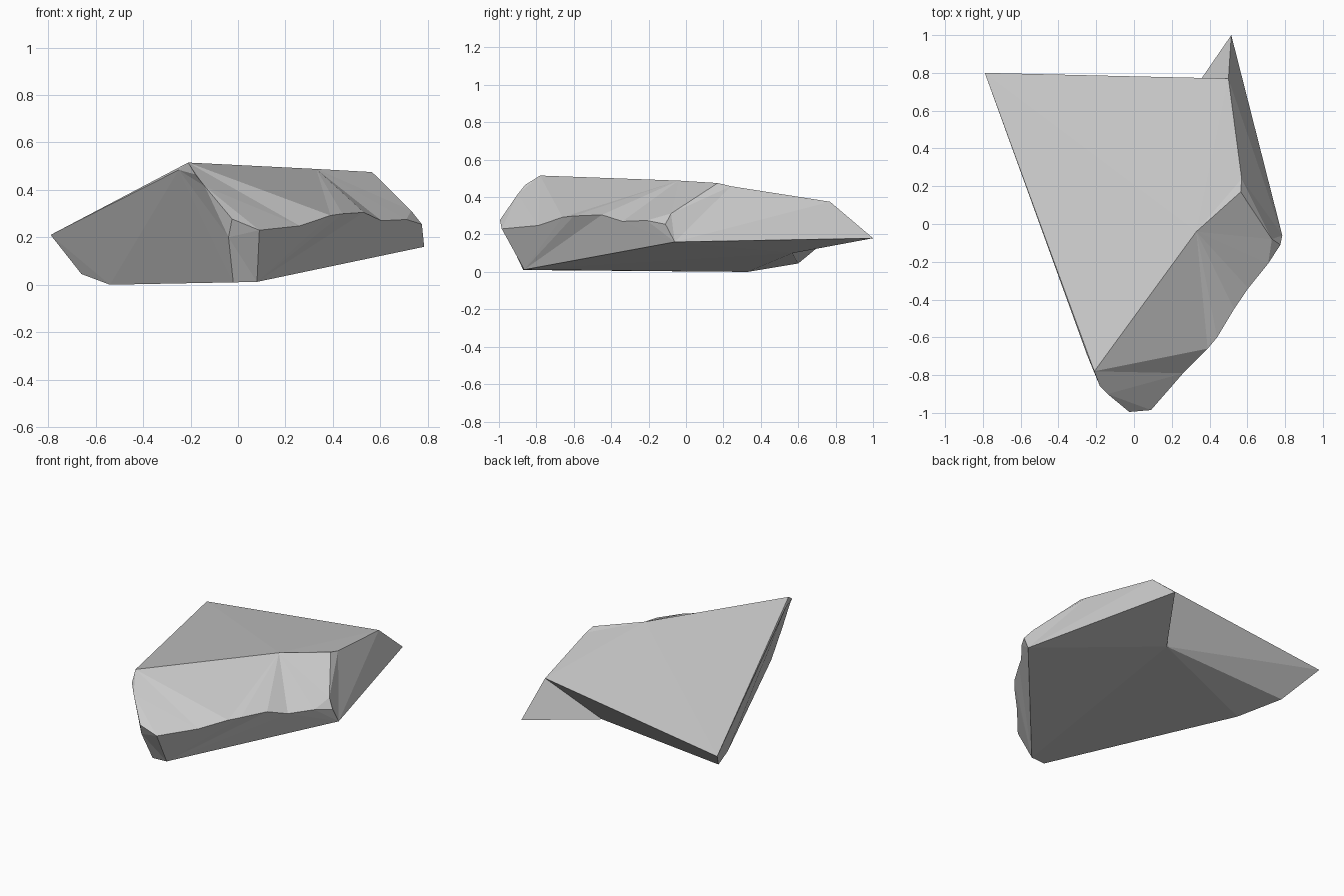
import bpy
import bmesh

default_cube = bpy.data.objects.get("Cube")
if default_cube:
    bpy.data.objects.remove(default_cube, do_unlink=True)

# One plain grey stone
stone = bpy.data.materials.new("light_grey_stone")
stone.use_nodes = True
grey = (0.6, 0.6, 0.6, 1)
stone.diffuse_color = grey
shader = stone.node_tree.nodes["Principled BSDF"]
shader.inputs["Base Color"].default_value = grey
shader.inputs["Roughness"].default_value = 0.9

# Named corners of the boulder
corners = {
    # sloping top slab
    "back_left": (-.79, .8, .21),
    "back_top": (.5, .77, .375),
    "right_rim": (.57, .24, .458),
    "right_shoulder": (.565, .17, .475),
    "notch_top": (.33, -.04, .488),
    "front_peak": (-.21, -.78, .515),
    # chipped front left edge
    "chip_back": (-.25, -.69, .484),
    "chip_middle": (-.18, -.86, .465),
    "chip_front": (-.14, -.9, .415),
    # narrow front facet
    "nose_left": (-.025, -.995, .277),
    "nose_right": (.09, -.985, .23),
    "nose_side": (-.04, -.96, .2),
    "foot_left": (-.02, -.87, .01),
    "foot_right": (.08, -.865, .012),
    # uneven ledge below the cliff
    "ledge_low": (.26, -.79, .248),
    "ledge_rise": (.39, -.66, .292),
    "ledge_crest": (.44, -.6, .299),
    "notch_left": (.53, -.45, .305),
    "notch_right": (.605, -.34, .27),
    "ledge_end": (.71, -.21, .275),
    "corner_top": (.73, -.08, .312),
    "corner_front": (.775, -.11, .255),
    "corner_low": (.785, -.06, .16),
    # back point and underside
    "back_point": (.515, 1, .18),
    "under_notch": (.22, .57, .1),
    "under_left": (-.54, .33, 0),
    "under_back": (-.66, .6, .045),
}

# Facets of the boulder, each a loop of corners
facets = {
    "top": "back_left back_top right_rim right_shoulder notch_top front_peak",
    "cliff": "front_peak chip_middle chip_front nose_right ledge_low "
             "ledge_rise ledge_crest notch_left notch_top",
    "notch": "notch_top notch_left notch_right",
    "right_cliff": "notch_top notch_right ledge_end corner_top right_shoulder",
    "corner_chip": "corner_top ledge_end corner_front",
    "right_side": "right_shoulder corner_top corner_front corner_low "
                  "back_point back_top right_rim",
    "skirt": "nose_right foot_right corner_low corner_front ledge_end "
             "notch_right notch_left ledge_crest ledge_rise ledge_low",
    "nose": "nose_left nose_side foot_left foot_right nose_right",
    "nose_chip": "chip_front nose_left nose_right",
    "nose_edge": "chip_front nose_side nose_left",
    "peak_chip": "front_peak chip_back chip_middle",
    "left_rim": "back_left chip_back front_peak",
    "left_side": "back_left under_back under_left foot_left nose_side "
                 "chip_front chip_middle chip_back",
    "back_right": "back_top back_point under_notch",
    "back": "back_left back_top under_notch under_back",
    "underside_right": "foot_right under_notch back_point corner_low",
    "underside": "foot_left under_left under_notch foot_right",
    "underside_back": "under_left under_back under_notch",
}

bm = bmesh.new()
points = {name: bm.verts.new(place) for name, place in corners.items()}
for loop in facets.values():
    bm.faces.new([points[name] for name in loop.split()])
bmesh.ops.recalc_face_normals(bm, faces=bm.faces[:])
bmesh.ops.triangulate(bm, faces=bm.faces[:], ngon_method="BEAUTY")
bmesh.ops.recalc_face_normals(bm, faces=bm.faces[:])

mesh = bpy.data.meshes.new("boulder")
bm.to_mesh(mesh)
bm.free()
mesh.materials.append(stone)
boulder = bpy.data.objects.new("boulder", mesh)
bpy.context.collection.objects.link(boulder)
